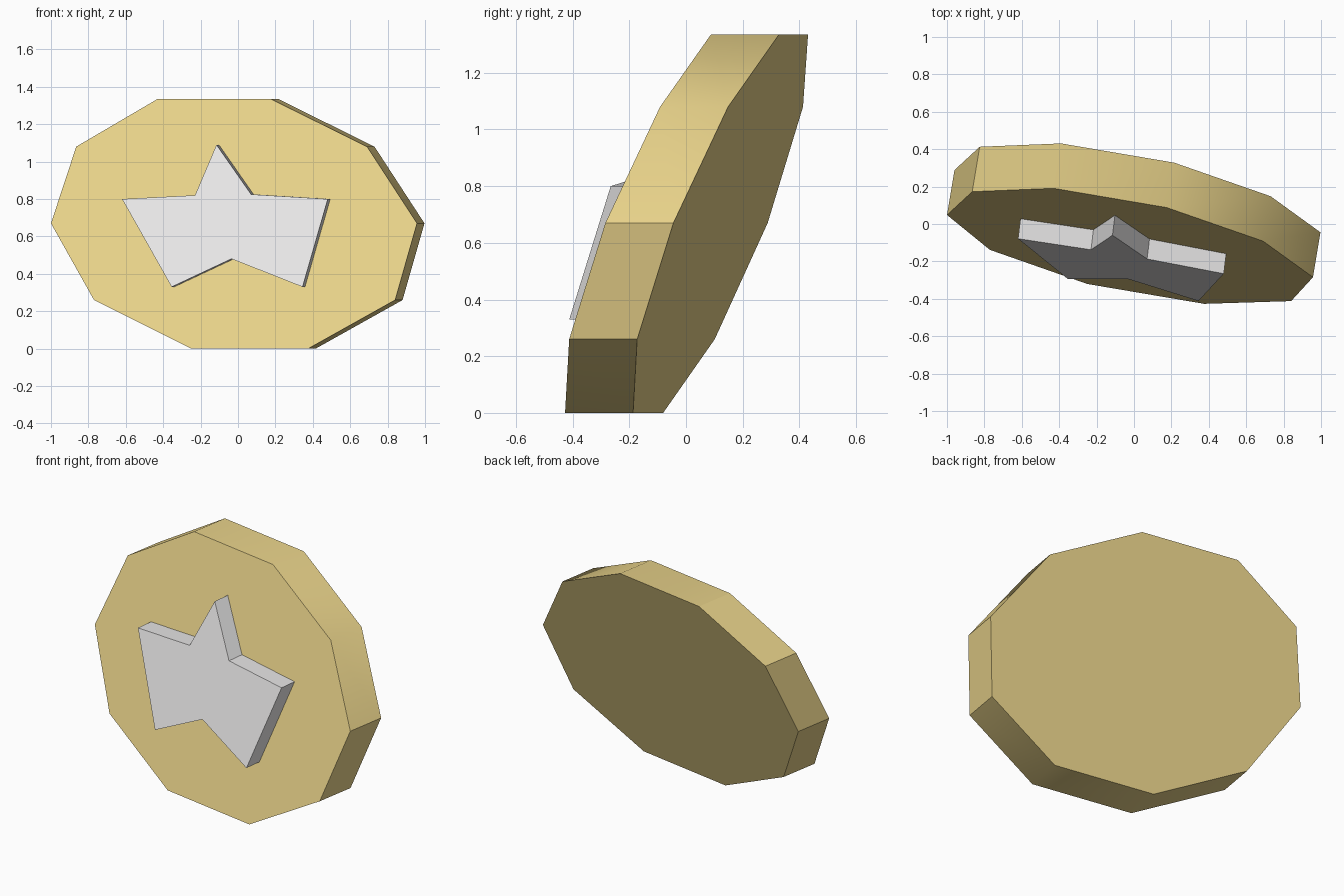
import bpy, bmesh, math
from mathutils import Vector

cube = bpy.data.objects.get("Cube")
if cube:
    bpy.data.objects.remove(cube)


def make_material(name, colour):
    mat = bpy.data.materials.new(name)
    mat.use_nodes = True
    mat.diffuse_color = colour
    mat.node_tree.nodes["Principled BSDF"].inputs["Base Color"].default_value = colour
    return mat


gold = make_material("gold", (0.80, 0.64, 0.25, 1))
silver = make_material("silver", (0.80, 0.79, 0.79, 1))


def face_y(x, z):
    """Depth of the tilted coin face at a given x and z."""
    return -0.363 - 0.17 * x + 0.36 * z


def slab(name, outline, lift, depth, mat):
    """Extrude an outline lying parallel to the tilted face."""
    bm = bmesh.new()
    front = [bm.verts.new((x, face_y(x, z) + lift, z)) for x, z in outline]
    cap = bm.faces.new(front)
    ext = bmesh.ops.extrude_face_region(bm, geom=[cap], use_keep_orig=True)
    moved = [g for g in ext["geom"] if isinstance(g, bmesh.types.BMVert)]
    bmesh.ops.translate(bm, verts=moved, vec=Vector(depth))
    bmesh.ops.recalc_face_normals(bm, faces=bm.faces)
    mesh = bpy.data.meshes.new(name)
    bm.to_mesh(mesh)
    bm.free()
    mesh.materials.append(mat)
    obj = bpy.data.objects.new(name, mesh)
    bpy.context.collection.objects.link(obj)
    return obj


# Ten-sided coin, leaning back
coin = slab("coin", [(-0.43, 1.335), (0.175, 1.335), (0.69, 1.08), (0.957, 0.67),
                     (0.84, 0.26), (0.375, 0), (-0.25, 0), (-0.77, 0.26),
                     (-1.0, 0.67), (-0.865, 1.08)],
            0.0, (0.04, 0.24, 0), gold)
bpy.ops.object.select_all(action='DESELECT')
coin.select_set(True)
bpy.context.view_layer.objects.active = coin
bpy.ops.object.shade_smooth_by_angle(angle=math.radians(30))

# Raised star, seated slightly into the coin
slab("star", [(-0.115, 1.09), (0.07, 0.825), (0.48, 0.80), (0.345, 0.33),
              (-0.035, 0.48), (-0.355, 0.33), (-0.62, 0.80), (-0.23, 0.82)],
     -0.109, (0.014, 0.115, 0), silver)
